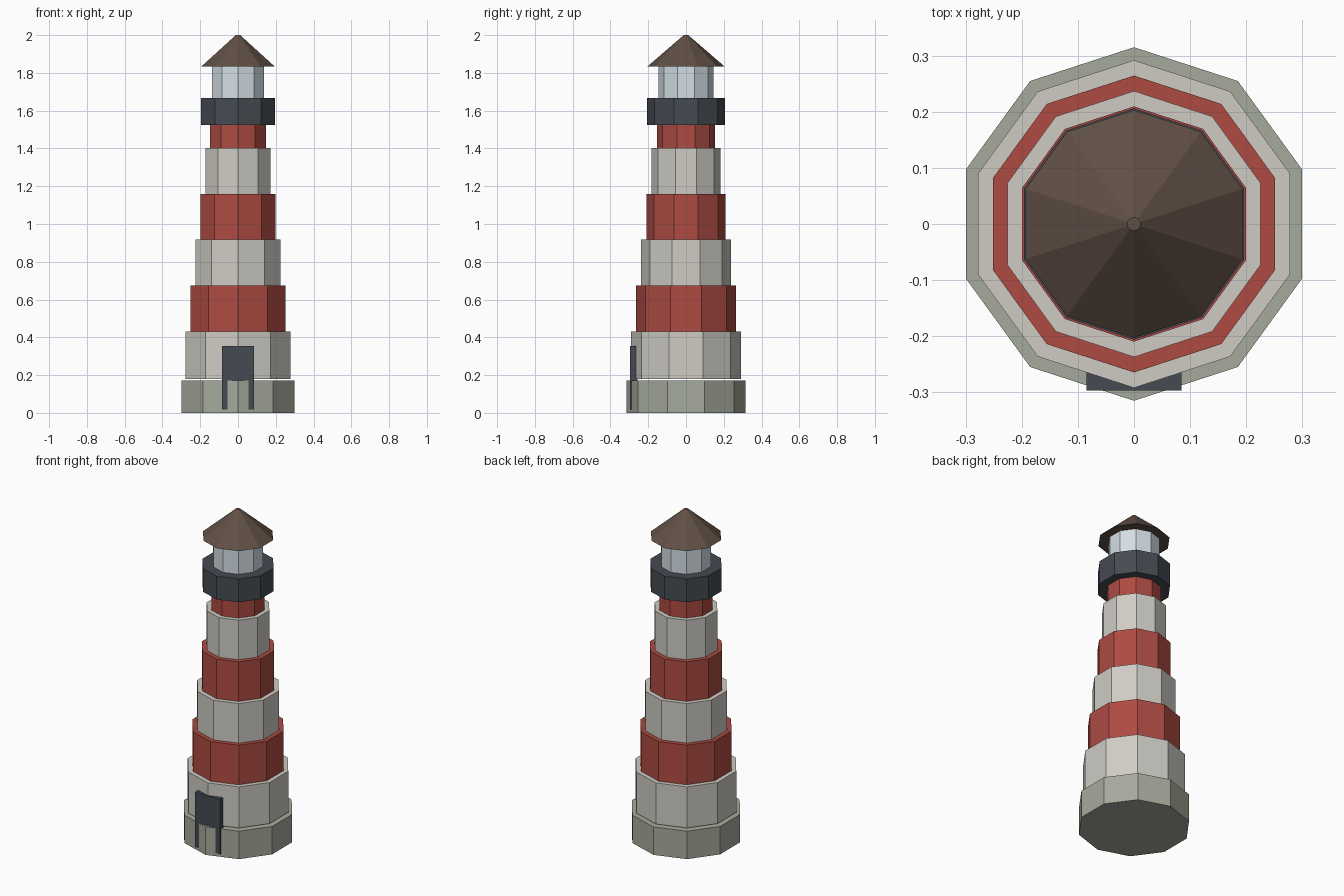
import bpy

if "Cube" in bpy.data.objects:
    bpy.data.objects.remove(bpy.data.objects["Cube"])

SIDES = 10


def material(name, rgb):
    m = bpy.data.materials.new(name)
    m.diffuse_color = (*rgb, 1)
    m.use_nodes = True
    m.node_tree.nodes["Principled BSDF"].inputs["Base Color"].default_value = m.diffuse_color
    return m


STONE = material("stone", (0.38, 0.40, 0.33))
WHITE = material("white_paint", (0.62, 0.60, 0.55))
RED = material("red_paint", (0.42, 0.07, 0.055))
IRON = material("dark_iron", (0.06, 0.07, 0.085))
GLASS = material("pale_glass", (0.65, 0.73, 0.78))
ROOF = material("brown_roof", (0.12, 0.08, 0.06))


def prism(name, z0, z1, r0, mat, r1=None):
    """Ten-sided solid from z0 to z1, corners on the y axis."""
    bpy.ops.mesh.primitive_cone_add(
        vertices=SIDES, radius1=r0, radius2=r0 if r1 is None else r1,
        depth=z1 - z0, location=(0, 0, (z0 + z1) / 2))
    ob = bpy.context.object
    ob.name = name
    ob.data.materials.append(mat)
    return ob


# Stone footing
prism("base", 0, 0.171, 0.315, STONE)

# Stepped tower, alternating white and red bands
for i in range(6):
    z = 0.18 + 0.2425 * i
    prism(f"tower_band_{i + 1}", z, z + 0.252, 0.292 - 0.0275 * i,
          RED if i % 2 else WHITE)

# Gallery, lantern room and roof
prism("gallery", 1.523, 1.666, 0.206, IRON)
prism("lantern_room", 1.66, 1.837, 0.145, GLASS)
prism("roof", 1.835, 2.0, 0.203, ROOF, 0.012)

# Door slab, partly sunk into the front corner
bpy.ops.mesh.primitive_cube_add(size=1, location=(0, -0.277, 0.187))
door = bpy.context.object
door.name = "door"
door.scale = (0.17, 0.04, 0.336)
door.data.materials.append(IRON)
